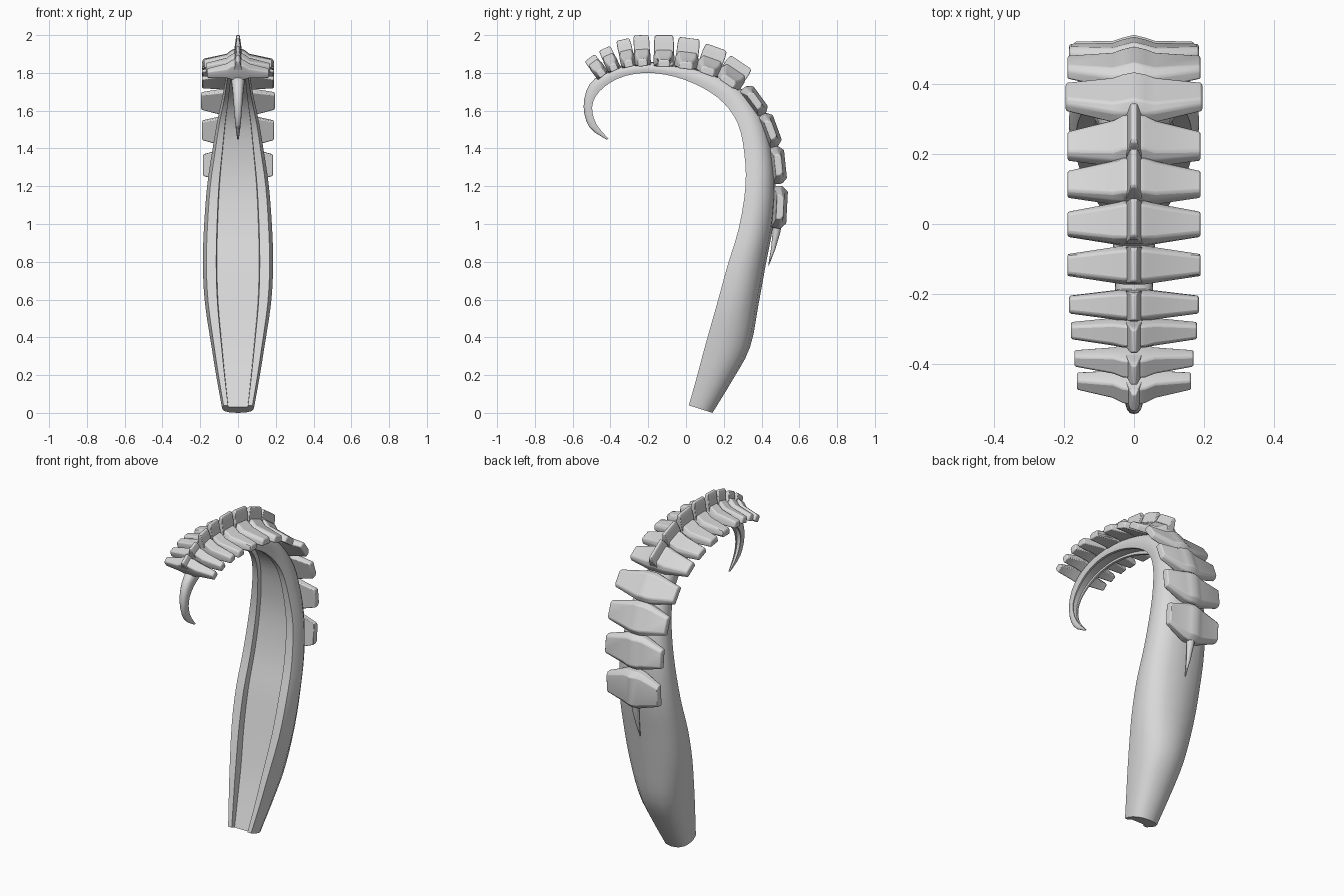
import bpy, bmesh, math
from mathutils import Vector

if "Cube" in bpy.data.objects:
    bpy.data.objects.remove(bpy.data.objects["Cube"])

bone = bpy.data.materials.new("bone_grey")
bone.diffuse_color = (0.7, 0.7, 0.7, 1)
bone.use_nodes = True
bone.node_tree.nodes["Principled BSDF"].inputs["Base Color"].default_value = bone.diffuse_color


def loft(name, rings, bevel=0.0, angle=35):
    """Skin a list of closed rings, cap both ends, and smooth by angle."""
    bm = bmesh.new()
    rows = [[bm.verts.new(p) for p in ring] for ring in rings]
    n = len(rows[0])
    for a, b in zip(rows, rows[1:]):
        for i in range(n):
            j = (i + 1) % n
            bm.faces.new((a[i], a[j], b[j], b[i]))
    bm.faces.new(rows[0][::-1])
    bm.faces.new(rows[-1])
    bmesh.ops.recalc_face_normals(bm, faces=bm.faces)
    me = bpy.data.meshes.new(name)
    bm.to_mesh(me)
    bm.free()
    me.materials.append(bone)
    ob = bpy.data.objects.new(name, me)
    bpy.context.collection.objects.link(ob)
    if bevel:
        mod = ob.modifiers.new("soft_edges", 'BEVEL')
        mod.width, mod.segments = bevel, 2
        mod.limit_method, mod.angle_limit = 'ANGLE', math.radians(30)
    bpy.ops.object.select_all(action='DESELECT')
    ob.select_set(True)
    bpy.context.view_layer.objects.active = ob
    bpy.ops.object.shade_smooth_by_angle(angle=math.radians(angle))
    return ob


def spline(pts, steps):
    """Catmull-Rom through tuples of any size."""
    out = []
    for i in range(len(pts) - 1):
        quad = [pts[max(i - 1, 0)], pts[i], pts[i + 1], pts[min(i + 2, len(pts) - 1)]]
        for k in range(steps):
            t = k / steps
            out.append([0.5 * (2 * b + (c - a) * t + (2 * a - 5 * b + 4 * c - d) * t * t
                               + (3 * b - a - 3 * c + d) * t ** 3)
                        for a, b, c, d in zip(*quad)])
    return out + [list(pts[-1])]


# Curved horn-like shell: front rim (y, z), back (y, z), half width
stations = [
    (.015, .04, .14, .0, .085), (.06, .20, .25, .18, .115), (.10, .35, .34, .35, .14),
    (.165, .58, .385, .58, .175), (.22, .78, .425, .80, .186), (.28, .98, .462, 1.0, .18),
    (.315, 1.2, .475, 1.22, .163), (.308, 1.38, .452, 1.43, .135), (.275, 1.53, .40, 1.58, .11),
    (.20, 1.64, .30, 1.71, .085), (.09, 1.72, .16, 1.795, .07), (-.06, 1.78, -.03, 1.843, .06),
    (-.22, 1.80, -.23, 1.857, .052), (-.36, 1.77, -.40, 1.82, .042), (-.46, 1.70, -.51, 1.74, .03),
    (-.497, 1.62, -.542, 1.62, .022), (-.475, 1.53, -.51, 1.51, .014), (-.41, 1.45, -.42, 1.447, .004)]
# Half section: recessed floor, flat rim, rounded back (width share, depth share)
half = [(.60, .2), (.62, 0), (.9, 0), (1, .3), (.96, .55), (.82, .78), (.5, .94)]
section = half + [(0, 1)] + [(-u, d) for u, d in reversed(half)]
rings = []
for yi, zi, yo, zo, w in spline(stations, 3):
    rings.append([(u * w, yi + d * (yo - yi), zi + d * (zo - zi)) for u, d in section])
loft("curved_shell", rings)

# Vertebrae: base y, base z, outward angle, half length, half span, fin height
vertebrae = [
    (-.45, 1.80, 127, .036, .163, .10), (-.385, 1.83, 115, .036, .17, .11),
    (-.305, 1.85, 103, .040, .18, .13), (-.23, 1.855, 93, .044, .185, .145),
    (-.117, 1.85, 90, .055, .19, .15), (0, 1.84, 83, .062, .19, .145),
    (.115, 1.81, 70, .066, .19, .135), (.225, 1.757, 56, .075, .19, .12),
    (.345, 1.64, 36, .088, .195, 0), (.425, 1.49, 20, .093, .19, 0),
    (.465, 1.31, 6, .1, .185, 0), (.473, 1.09, -3, .112, .17, 0)]

for i, (y, z, deg, hl, span, fin) in enumerate(vertebrae, 1):
    a = math.radians(deg)
    base = Vector((0, y, z))
    out = Vector((0, math.cos(a), math.sin(a)))
    along = Vector((0, math.sin(a), -math.cos(a)))

    def at(x, t, n):
        return base + Vector((x, 0, 0)) + along * t + out * n

    # Humped centre with a tapered wing on each side
    drop = -.02 if fin else .005
    top = .075 if fin else .062
    side = [(span, .55, drop, drop + .037), (span * .97, .58, drop, drop + .04),
            (.06, .92, -.012, .045), (.032, 1, -.02, top - .008)]
    profile = side + [(0, 1, -.02, top)] + [(-x, s, lo, hi) for x, s, lo, hi in reversed(side)]
    rings = []
    for x, s, lo, hi in profile:
        h, mid = hl * s, lo + (hi - lo) * .65
        rings.append([at(x, t, n) for t, n in
                      ((-h, lo), (h, lo), (h, mid), (h * .75, hi), (-h * .75, hi), (-h, mid))])
    loft(f"vertebra_{i}", rings, .006, 40)

    # Narrow fin along the crest
    if fin:
        rings = []
        for n, w, t in ((.04, .024, hl * .95), (fin * .75, .014, hl * .95),
                        (fin - .008, .010, hl * .9), (fin, .006, hl * .78)):
            rings.append([at(w, -t, n), at(w, t, n), at(-w, t, n), at(-w, -t, n)])
        loft(f"crest_fin_{i}", rings, .003, 40)

# Pointed tail below the lowest vertebra
rings = []
for y, z, r in ((.485, 1.02, .026), (.478, .95, .02), (.462, .87, .012), (.437, .78, .002)):
    rings.append([(r * math.cos(k * math.pi / 4), y + r * math.sin(k * math.pi / 4), z)
                  for k in range(8)])
loft("tail_spike", rings, 0, 60)
